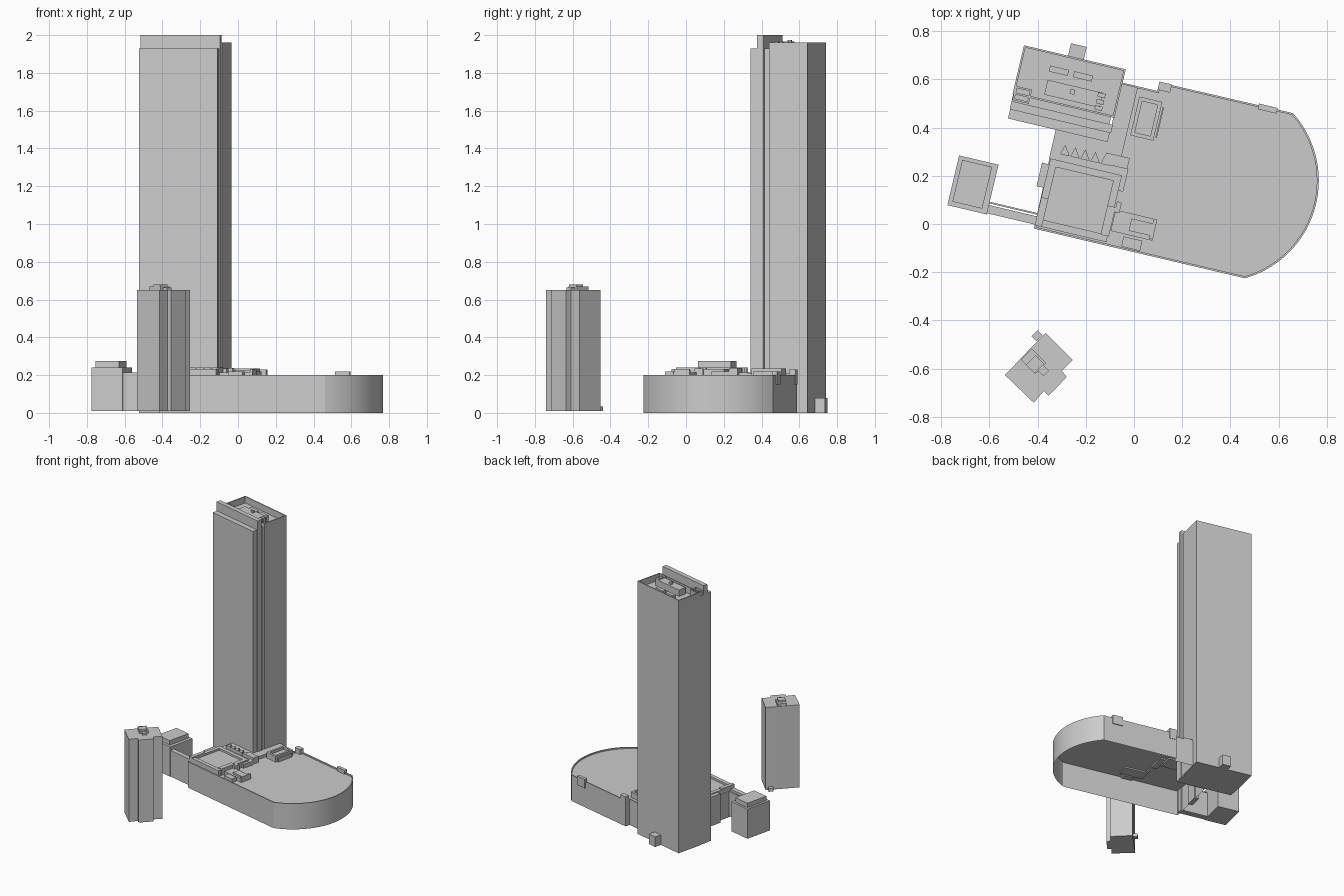
import bpy, bmesh, math
from mathutils import Matrix, Vector

SITE = math.radians(-13.3)      # street grid of the main complex
DIAG = math.radians(-45)        # grid of the detached tower


def prism(name, pts, z0, z1, rot=SITE, origin=(0, 0), rim=0, depth=0, open_bottom=False):
    """Extrude a counter-clockwise outline; rim/depth sink the roof behind a parapet."""
    bm = bmesh.new()
    n = len(pts)
    low = [bm.verts.new((x, y, z0)) for x, y in pts]
    high = [bm.verts.new((x, y, z1)) for x, y in pts]
    for i in range(n):
        j = (i + 1) % n
        bm.faces.new((low[i], low[j], high[j], high[i]))
    if not open_bottom:
        bm.faces.new(low[::-1])
    top = bm.faces.new(high)
    bm.normal_update()
    if rim:
        bmesh.ops.inset_region(bm, faces=[top], thickness=rim, use_even_offset=True)
        # second inset of zero width gives the vertical inner wall
        res = bmesh.ops.extrude_face_region(bm, geom=[top])
        if top.is_valid:
            bm.faces.remove(top)
        vs = [g for g in res["geom"] if isinstance(g, bmesh.types.BMVert)]
        bmesh.ops.translate(bm, verts=vs, vec=(0, 0, -depth))
    bm.transform(Matrix.Translation(Vector((*origin, 0))) @ Matrix.Rotation(rot, 4, 'Z'))
    me = bpy.data.meshes.new(name)
    bm.to_mesh(me)
    bm.free()
    ob = bpy.data.objects.new(name, me)
    bpy.context.collection.objects.link(ob)
    return ob


def box(name, u0, u1, v0, v1, z0, z1, **kw):
    return prism(name, [(u0, v0), (u1, v0), (u1, v1), (u0, v1)], z0, z1, **kw)


# Podium with a bowed end, thin parapet and open underside
arc = [(0.2956 + 0.421 * math.cos(a), 0.2548 + 0.421 * math.sin(a))
       for a in (math.radians(-61 + 116 * i / 28) for i in range(29))]
outline = [(-0.40, -0.114)] + arc + [(-0.033, 0.597), (-0.033, 0.56),
                                    (-0.182, 0.56), (-0.182, 0.30), (-0.406, 0.30)]
podium = prism("podium", outline, 0, 0.2, rim=0.008, depth=0.01, open_bottom=True)
podium.select_set(True)
bpy.context.view_layer.objects.active = podium
bpy.ops.object.shade_smooth_by_angle(angle=math.radians(20))

# Main tower: front bay, tall screen wall, recessed joint, main shaft
box("tower_front_bay", -0.610, -0.185, 0.306, 0.345, 0, 1.93)
box("tower_screen_wall", -0.612, -0.180, 0.345, 0.38, 0, 2.0)
box("tower_joint", -0.612, -0.195, 0.38, 0.41, 0, 1.93)
box("tower_shaft", -0.615, -0.181, 0.41, 0.617, 0, 1.96, rim=0.008, depth=0.05)
box("tower_rear_porch", -0.427, -0.360, 0.617, 0.67, 0, 0.078)

# Tower roof plant
box("roof_penthouse", -0.486, -0.25, 0.437, 0.50, 1.90, 1.96)
box("roof_penthouse_cap", -0.385, -0.365, 0.465, 0.485, 1.95, 1.975)
for i, u in enumerate((-0.49, -0.387)):
    box(f"roof_cooler_{i}", u, u + 0.08, 0.535, 0.56, 1.90, 1.935)
for i, v in enumerate((0.425, 0.452, 0.48)):
    box(f"roof_vent_{i}", -0.27, -0.238, v, v + 0.018, 1.90, 1.967)
box("roof_stair_box", -0.61, -0.54, 0.385, 0.445, 1.90, 1.965, rim=0.008, depth=0.03)

# Raised court on the left end of the podium
box("court_block", -0.40, -0.095, -0.10, 0.185, 0.19, 0.232, rim=0.03, depth=0.015)
box("court_link", -0.406, -0.12, 0.185, 0.306, 0.17, 0.215)
box("court_side_bay", -0.43, -0.395, 0.06, 0.16, 0, 0.225)
box("court_corner_wall", -0.40, -0.37, -0.10, 0.02, 0.19, 0.24)
box("court_east_bay", -0.125, -0.09, -0.075, 0.05, 0.19, 0.24)

# Sawtooth skylights
for i in range(5):
    u = -0.365 + i * 0.043
    prism(f"skylight_{i}", [(u, 0.212), (u + 0.04, 0.212), (u + 0.012, 0.255)], 0.2, 0.24)

# Podium roof structures
box("tower_side_strip", -0.185, -0.115, 0.20, 0.555, 0.18, 0.212)
box("strip_stair", -0.18, -0.08, 0.215, 0.262, 0.18, 0.238)
box("strip_step", -0.12, -0.075, 0.12, 0.215, 0.18, 0.22)
box("north_plant", -0.10, -0.002, 0.355, 0.52, 0.18, 0.235, rim=0.016, depth=0.02)
box("north_plant_fin", 0.004, 0.010, 0.37, 0.50, 0.18, 0.22)
box("south_plant", -0.088, 0.09, -0.05, 0.04, 0.18, 0.215)
box("south_plant_upper", -0.015, 0.075, -0.032, 0.02, 0.2, 0.228)
box("south_plant_screen", 0.075, 0.09, -0.045, 0.04, 0.18, 0.232)
box("south_vent", -0.03, 0.05, -0.103, -0.06, 0.18, 0.22)
box("south_flue", -0.09, -0.07, 0.03, 0.075, 0.18, 0.235)
box("north_edge_hut", -0.033, 0.02, 0.565, 0.60, 0.15, 0.23)
box("east_edge_hut", 0.39, 0.47, 0.582, 0.606, 0.15, 0.22)

# West annex and its connecting wing
box("annex", -0.772, -0.604, -0.102, 0.11, 0.01, 0.24)
box("annex_upper", -0.755, -0.628, -0.083, 0.095, 0.24, 0.275)
box("annex_wing", -0.61, -0.395, -0.097, -0.062, 0.01, 0.213)
box("annex_wing_wall", -0.61, -0.395, -0.055, -0.048, 0.01, 0.2)

# Detached tower with notched corners
shaft = [(-0.366, -0.453), (-0.416, -0.502), (-0.536, -0.627), (-0.416, -0.742),
         (-0.374, -0.693), (-0.354, -0.713), (-0.279, -0.635), (-0.300, -0.610),
         (-0.254, -0.565)]
prism("small_tower", shaft, 0.01, 0.65, rot=0)
small = dict(rot=DIAG, origin=(-0.413, -0.577))
box("small_tower_plant", -0.05, 0.035, -0.03, 0.035, 0.65, 0.668, **small)
box("small_tower_plant_top", -0.02, 0.03, -0.03, 0.025, 0.66, 0.68, **small)
box("small_tower_vent", 0.03, 0.065, -0.012, 0.02, 0.65, 0.665, **small)
box("small_tower_porch", -0.088, -0.058, 0.07, 0.105, 0.01, 0.035, **small)
